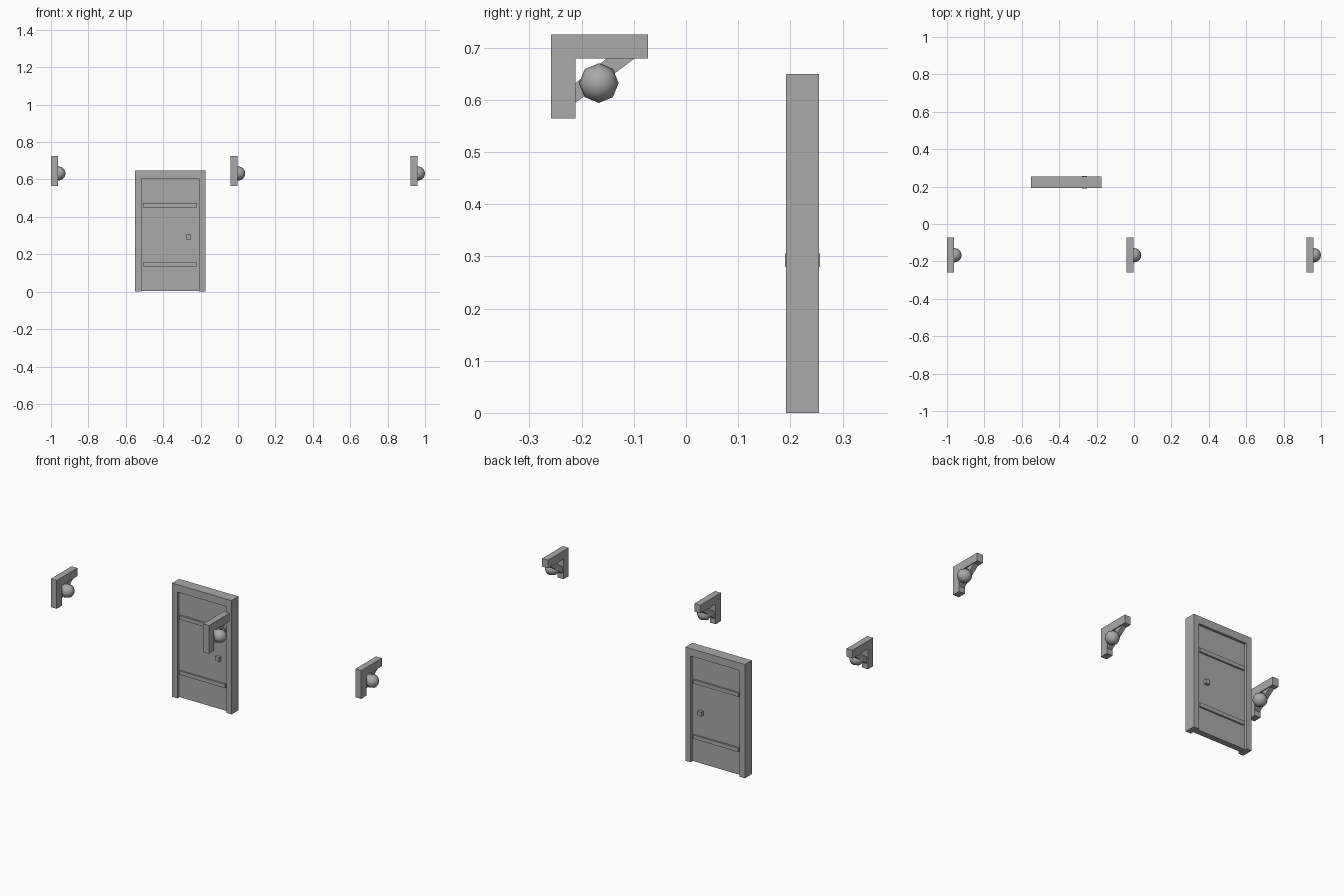
import bpy, bmesh, math
from mathutils import Matrix, Vector

cube = bpy.data.objects.get("Cube")
if cube:
    bpy.data.objects.remove(cube)

grey = bpy.data.materials.new("plain grey")
grey.use_nodes = True
GREY = (0.4, 0.4, 0.4, 1)
grey.diffuse_color = GREY
grey.node_tree.nodes["Principled BSDF"].inputs["Base Color"].default_value = GREY


def finish(name, bm):
    bmesh.ops.recalc_face_normals(bm, faces=bm.faces)
    mesh = bpy.data.meshes.new(name)
    bm.to_mesh(mesh)
    bm.free()
    mesh.materials.append(grey)
    obj = bpy.data.objects.new(name, mesh)
    bpy.context.collection.objects.link(obj)
    return obj


def prism(name, points, place, start, end):
    """Extrude a flat outline; place(u, v, depth) gives the 3D position."""
    bm = bmesh.new()
    face = bm.faces.new([bm.verts.new(place(u, v, start)) for u, v in points])
    out = bmesh.ops.extrude_face_region(bm, geom=[face])
    shift = Vector(place(0, 0, end)) - Vector(place(0, 0, start))
    moved = [g for g in out["geom"] if isinstance(g, bmesh.types.BMVert)]
    bmesh.ops.translate(bm, verts=moved, vec=shift)
    return finish(name, bm)


def along_y(u, v, d):
    return (u, d, v)


def along_x(u, v, d):
    return (d, u, v)


def rect(u0, u1, v0, v1):
    return [(u0, v0), (u1, v0), (u1, v1), (u0, v1)]


# Door: frame, recessed panel, cross battens and knobs on both sides
L, R, TOP = -0.55, -0.175, 0.649
IL, IR, ITOP = -0.517, -0.208, 0.606
FRONT, BACK, MID = 0.192, 0.255, 0.2235
prism("door_frame", [(L, 0), (L, TOP), (R, TOP), (R, 0), (IR, 0),
                     (IR, ITOP), (IL, ITOP), (IL, 0)], along_y, FRONT, BACK)
prism("door_panel", rect(IL, IR, 0.003, ITOP), along_y, MID - 0.017, MID + 0.017)
for name, z in (("lower_batten", 0.147), ("upper_batten", 0.462)):
    prism(name, rect(-0.507, -0.219, z - 0.011, z + 0.011),
          along_y, MID - 0.027, MID + 0.027)
prism("door_knob", rect(-0.278, -0.252, 0.28, 0.305), along_y, 0.19, 0.257)

# Wall brackets, each with a diagonal brace and a round lamp on one side
WIDTH = 0.037
for name, x in (("right", -1.0), ("middle", -0.039), ("left", 0.922)):
    prism(name + "_bracket",
          [(-0.259, 0.564), (-0.212, 0.564), (-0.212, 0.679),
           (-0.073, 0.679), (-0.073, 0.7255), (-0.259, 0.7255)],
          along_x, x, x + WIDTH)
    prism(name + "_brace",
          [(-0.212, 0.594), (-0.099, 0.679), (-0.152, 0.679), (-0.212, 0.632)],
          along_x, x + 0.005, x + WIDTH - 0.005)
    bm = bmesh.new()
    bmesh.ops.create_uvsphere(
        bm, u_segments=8, v_segments=8, radius=0.038,
        matrix=Matrix.Translation((x + 0.04, -0.167, 0.632))
        @ Matrix.Rotation(math.pi / 2, 4, "Y"))
    for f in bm.faces:
        f.smooth = True
    finish(name + "_lamp", bm)
